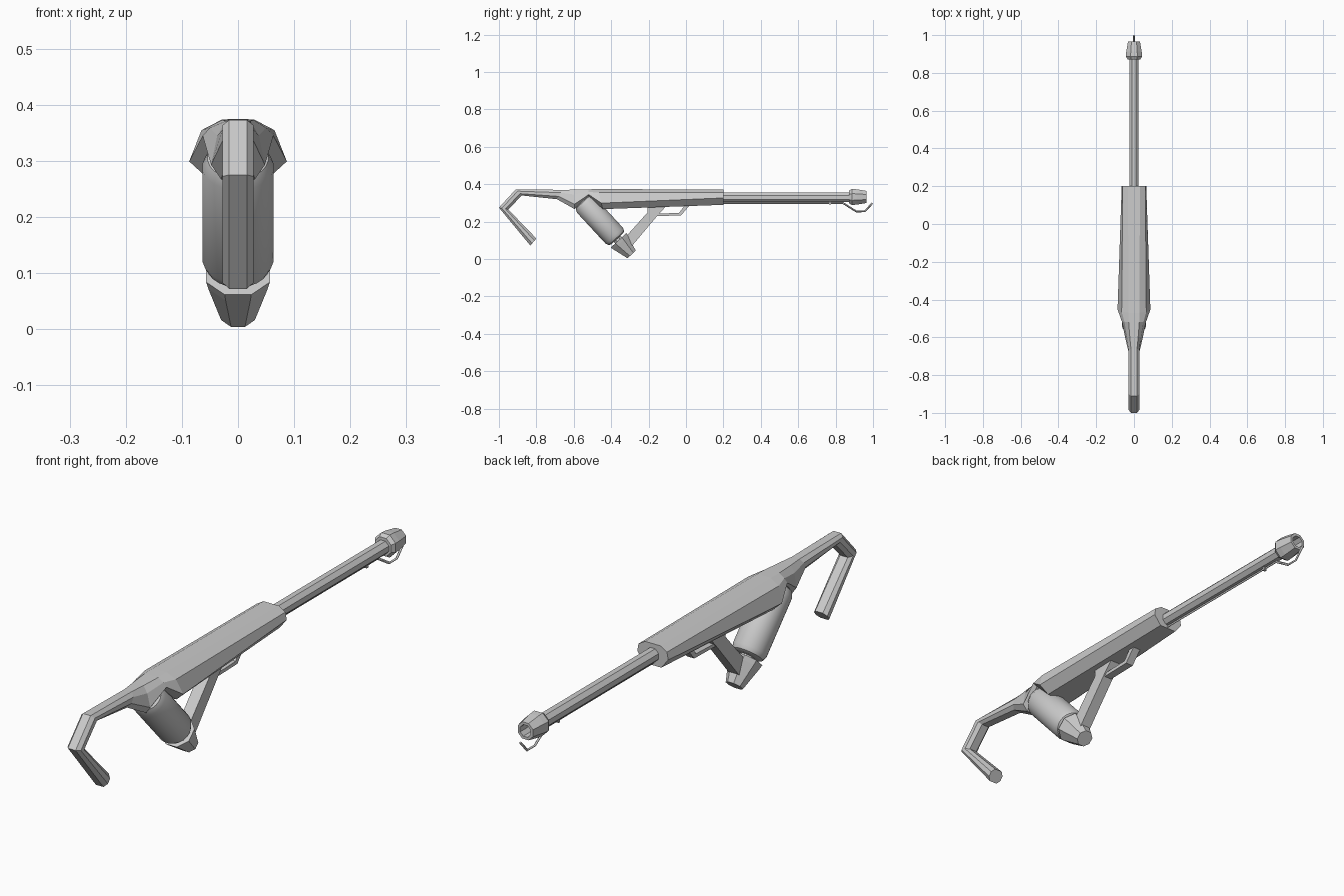
import bpy, bmesh, math
from mathutils import Vector

if "Cube" in bpy.data.objects:
    bpy.data.objects.remove(bpy.data.objects["Cube"])


def finish(bm, name, smooth=False):
    bmesh.ops.remove_doubles(bm, verts=bm.verts, dist=1e-5)
    bmesh.ops.recalc_face_normals(bm, faces=bm.faces)
    me = bpy.data.meshes.new(name)
    bm.to_mesh(me)
    bm.free()
    ob = bpy.data.objects.new(name, me)
    bpy.context.collection.objects.link(ob)
    if smooth:
        bpy.context.view_layer.objects.active = ob
        ob.select_set(True)
        bpy.ops.object.shade_smooth_by_angle(angle=math.radians(30))
        ob.select_set(False)
    return ob


def skin(bm, rings, caps=True):
    rings = [[bm.verts.new(p) for p in r] for r in rings]
    n = len(rings[0])
    for a, b in zip(rings, rings[1:]):
        for i in range(n):
            j = (i + 1) % n
            bm.faces.new((a[i], a[j], b[j], b[i]))
    if caps:
        bm.faces.new(rings[0])
        bm.faces.new(rings[-1])


def loft(name, stations):
    """Each station: top (y,z), bottom (y,z), half section [(x, fraction down)]."""
    bm = bmesh.new()
    rings = []
    for top, bot, half in stations:
        t, b = Vector((0, *top)), Vector((0, *bot))
        right = [t.lerp(b, f) + Vector((x, 0, 0)) for x, f in half]
        left = [Vector((-p.x, p.y, p.z)) for p in reversed(right)]
        rings.append(right + left)
    skin(bm, rings)
    return finish(bm, name)


def lathe(name, origin, axis, profile, sides, smooth=False):
    """Turned part; profile is (radius across flats, distance along axis)."""
    bm = bmesh.new()
    o, d = Vector((0, *origin)), Vector((0, *axis)).normalized()
    n = Vector((0, -d.z, d.y))
    k = 1 / math.cos(math.pi / sides)
    rings = []
    for r, dist in profile:
        ring = []
        for i in range(sides):
            a = 2 * math.pi * (i + 0.5) / sides
            ring.append(o + d * dist + (Vector((math.cos(a), 0, 0)) + n * math.sin(a)) * r * k)
        rings.append(ring)
    skin(bm, rings)
    return finish(bm, name, smooth)


def plate(name, outline, half):
    """Side outline (y,z) extruded across x."""
    bm = bmesh.new()
    skin(bm, [[(x, y, z) for y, z in outline] for x in (-half, half)])
    return finish(bm, name)


# receiver body with the notch over the tank and rear cradle
loft("body", [
    ((0.2, 0.372), (0.2, 0.29), [(0.032, 0), (0.06, 0.2), (0.065, 0.55), (0.036, 1)]),
    ((-0.47, 0.374), (-0.445, 0.267), [(0.028, 0), (0.065, 0.18), (0.087, 0.7), (0.052, 1)]),
    ((-0.52, 0.373), (-0.52, 0.338), [(0.028, 0), (0.05, 0.4), (0.063, 0.8), (0.045, 1)]),
    ((-0.60, 0.371), (-0.595, 0.267), [(0.022, 0), (0.037, 0.25), (0.048, 0.75), (0.03, 1)]),
    ((-0.66, 0.37), (-0.69, 0.32), [(0.016, 0), (0.028, 0.3), (0.028, 0.7), (0.016, 1)]),
])

# bent shoulder stock
bar = [(0.016, 0), (0.028, 0.3), (0.028, 0.7), (0.016, 1)]
loft("stock", [(t, b, bar) for t, b in [
    ((-0.66, 0.37), (-0.69, 0.32)),
    ((-0.91, 0.373), (-0.878, 0.34)),
    ((-1.0, 0.275), (-0.95, 0.265)),
    ((-0.832, 0.072), (-0.80, 0.11)),
]])

# barrel and hollow muzzle
lathe("barrel", (0.19, 0.33), (1, 0), [(0.025, 0), (0.025, 0.71)], 8)
lathe("muzzle", (0.872, 0.332), (1, 0),
      [(0.034, 0), (0.043, 0.015), (0.041, 0.04), (0.032, 0.094), (0.022, 0.094), (0.022, 0.04)], 8)

# fuel tank and its lower cap
axis, start = (0.68, -0.735), (-0.55, 0.305)
lathe("tank", start, axis,
      [(0.04, -0.008), (0.054, 0), (0.063, 0.02), (0.063, 0.245), (0.056, 0.262), (0.045, 0.268)], 24, True)
lathe("tank_neck", start, axis, [(0.025, 0.26), (0.025, 0.29)], 8)
lathe("tank_cap", start, axis, [(0.057, 0.279), (0.053, 0.297), (0.03, 0.382)], 8)

# grip strut and trigger guard
plate("grip", [(-0.205, 0.29), (-0.205, 0.25), (-0.325, 0.116), (-0.289, 0.07),
               (-0.15, 0.235), (-0.10, 0.29)], 0.022)
plate("trigger_guard", [(-0.165, 0.23), (-0.027, 0.233), (0.022, 0.29), (-0.005, 0.29),
                        (-0.037, 0.247), (-0.145, 0.243)], 0.016)

# pilot fuel line under the barrel
cu = bpy.data.curves.new("pilot_line", 'CURVE')
cu.dimensions = '3D'
cu.bevel_depth = 0.005
cu.bevel_resolution = 0
cu.use_fill_caps = True
path = [(0.18, 0.299), (0.84, 0.299), (0.91, 0.255), (0.955, 0.255), (0.997, 0.299)]
sp = cu.splines.new('POLY')
sp.points.add(len(path) - 1)
for p, (y, z) in zip(sp.points, path):
    p.co = (0, y, z, 1)
bpy.context.collection.objects.link(bpy.data.objects.new("pilot_line", cu))

# small clip holding the line
plate("line_clip", [(0.765, 0.31), (0.765, 0.291), (0.775, 0.291), (0.775, 0.31)], 0.006)
